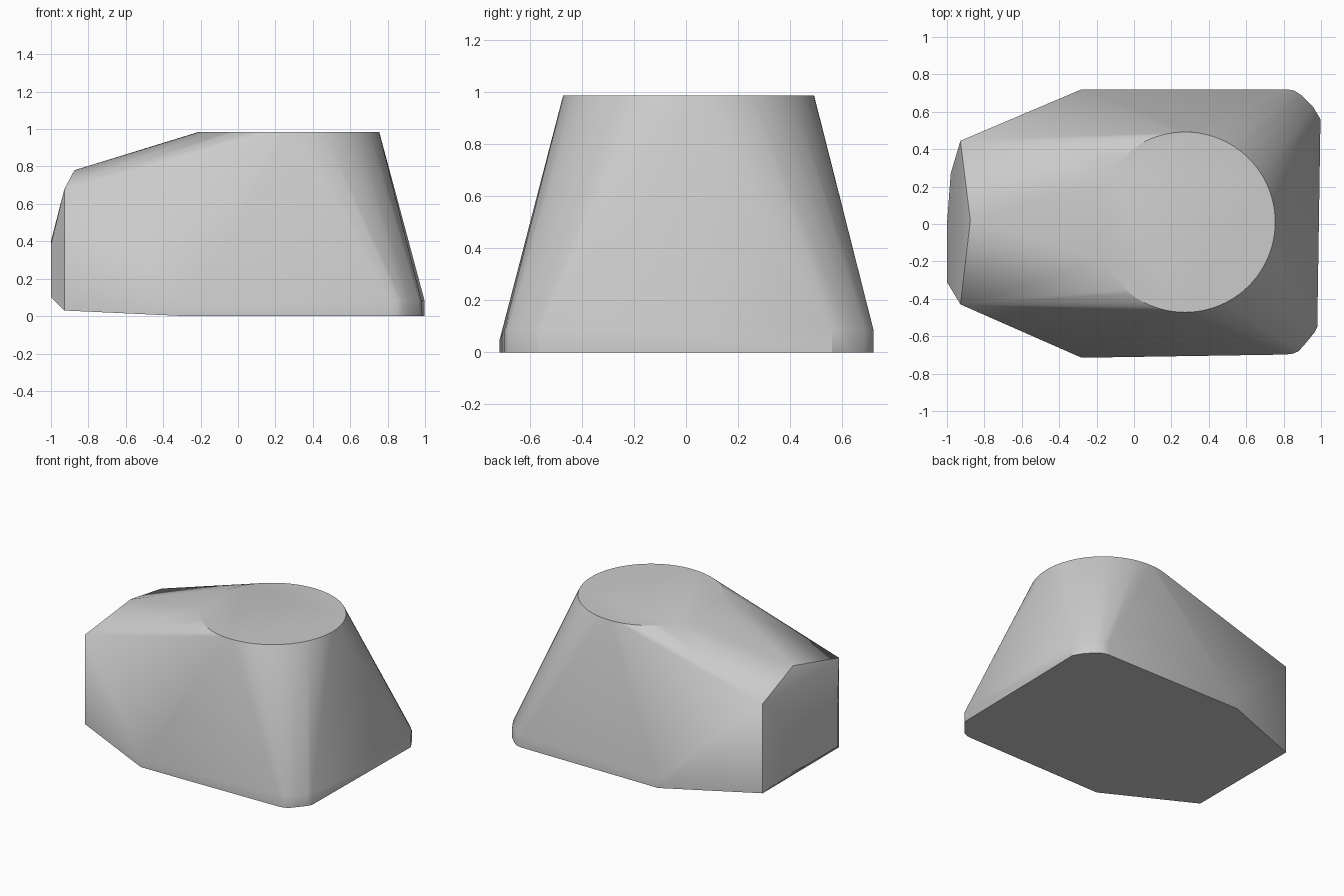
import bpy, bmesh, math

cube = bpy.data.objects.get("Cube")
if cube:
    bpy.data.objects.remove(cube, do_unlink=True)

# Plain grey material
grey = bpy.data.materials.new("plain_grey")
grey.use_nodes = True
colour = (0.6, 0.6, 0.6, 1)
grey.diffuse_color = colour
grey.node_tree.nodes["Principled BSDF"].inputs["Base Color"].default_value = colour

# Round flat top
SEGMENTS = 96
points = []
for i in range(SEGMENTS):
    a = 2 * math.pi * i / SEGMENTS
    points.append((0.273 + 0.482 * math.cos(a), 0.01 + 0.482 * math.sin(a), 0.985))

# Base outline with rounded corners, raised into a short upright rim
base = [(-0.28, 0.72), (0.82, 0.72), (0.86, 0.712), (0.9, 0.685), (0.955, 0.63), (0.997, 0.56),
        (0.98, -0.55), (0.965, -0.58), (0.92, -0.635), (0.88, -0.68), (0.85, -0.693), (0.81, -0.698),
        (-0.28, -0.715)]
for x, y in base:
    rim = 0.085 if x > 0 else 0.05
    points += [(x, y, 0), (x, y, rim)]

# Narrow end: upright corners, bulging middle and roof peak
for y in (0.445, -0.43):
    points += [(-0.928, y, 0.03), (-0.928, y, 0.68)]
points += [(-0.875, 0.02, 0.78), (-0.98, 0.27, 0.1), (-0.98, 0.27, 0.4),
           (-1, 0, 0.1), (-1, 0, 0.4), (-1, -0.31, 0.1), (-1, -0.31, 0.38)]

# Skin all sections into one convex solid
bm = bmesh.new()
for p in points:
    bm.verts.new(p)
hull = bmesh.ops.convex_hull(bm, input=bm.verts[:])
loose = [v for v in bm.verts if not v.link_faces]
bmesh.ops.delete(bm, geom=loose, context="VERTS")
bmesh.ops.dissolve_limit(bm, angle_limit=math.radians(0.5), verts=bm.verts[:], edges=bm.edges[:])
bmesh.ops.recalc_face_normals(bm, faces=bm.faces[:])
mesh = bpy.data.meshes.new("tapered_body")
bm.to_mesh(mesh)
bm.free()
mesh.materials.append(grey)

body = bpy.data.objects.new("tapered_body", mesh)
bpy.context.collection.objects.link(body)
bpy.context.view_layer.objects.active = body
body.select_set(True)
bpy.ops.object.shade_smooth_by_angle(angle=math.radians(26))
